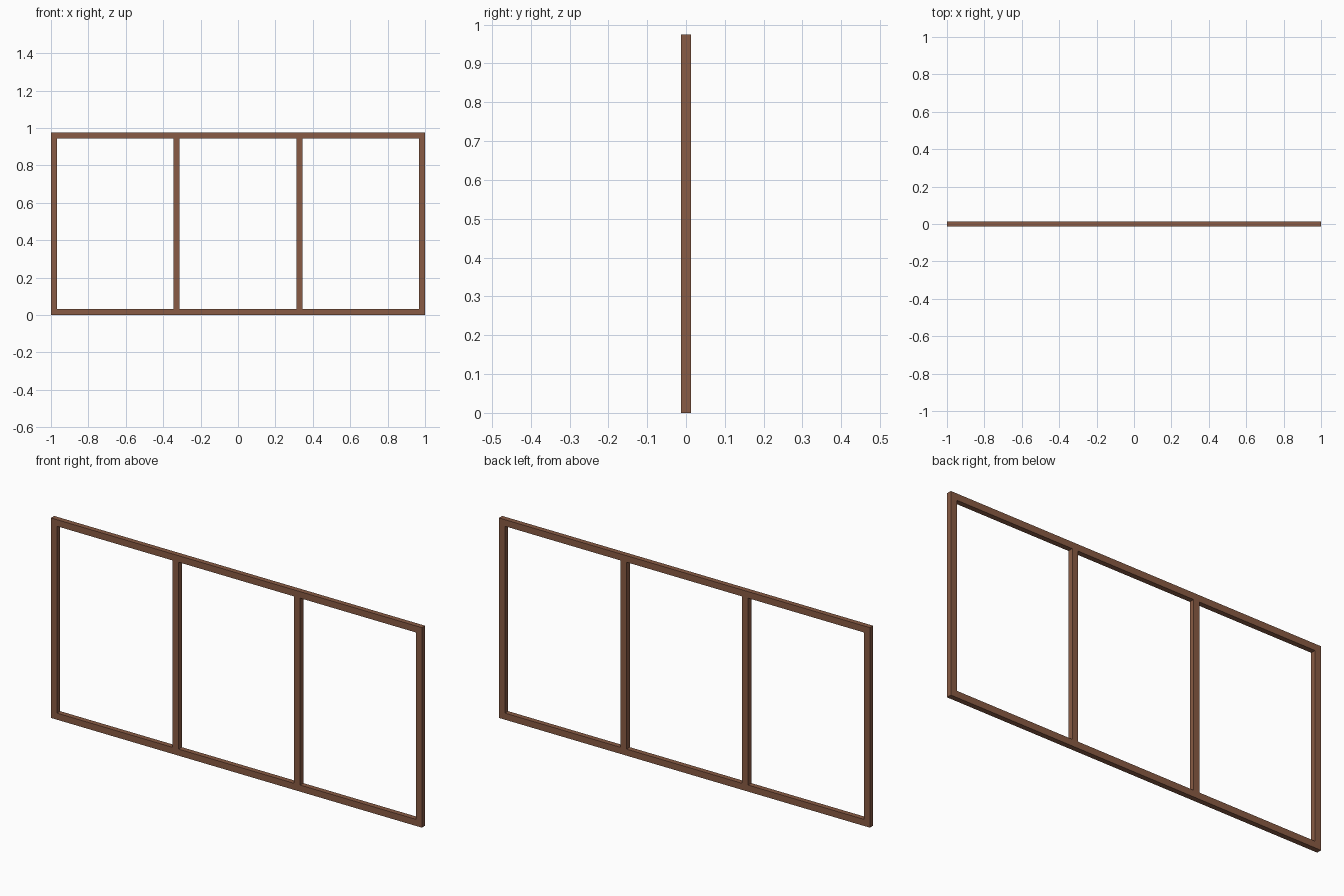
import bpy

if "Cube" in bpy.data.objects:
    bpy.data.objects.remove(bpy.data.objects["Cube"])

DEPTH = 0.025    # frame thickness along y
HEIGHT = 0.975
BAR = 0.032      # face width of each bar

wood = bpy.data.materials.new("brown_wood")
wood.diffuse_color = (0.25, 0.105, 0.058, 1.0)
wood.use_nodes = True
wood.node_tree.nodes["Principled BSDF"].inputs["Base Color"].default_value = wood.diffuse_color


def bar(name, x0, x1, z0, z1):
    """Rectangular bar centred on y = 0."""
    bpy.ops.mesh.primitive_cube_add(size=1, location=((x0 + x1) / 2, 0, (z0 + z1) / 2))
    ob = bpy.context.object
    ob.name = name
    ob.scale = (x1 - x0, DEPTH, z1 - z0)
    bpy.ops.object.transform_apply(location=False, rotation=False, scale=True)
    ob.data.materials.append(wood)
    return ob


# Horizontal rails run the full width
bar("bottom_rail", -1, 1, 0, BAR)
bar("top_rail", -1, 1, HEIGHT - BAR, HEIGHT)

# Outer stiles and inner mullions fit between the rails, evenly spaced
names = ["left_stile", "left_mullion", "right_mullion", "right_stile"]
half = 1 - BAR / 2
for i, name in enumerate(names):
    cx = -half + i * 2 * half / 3
    bar(name, cx - BAR / 2, cx + BAR / 2, BAR, HEIGHT - BAR)
